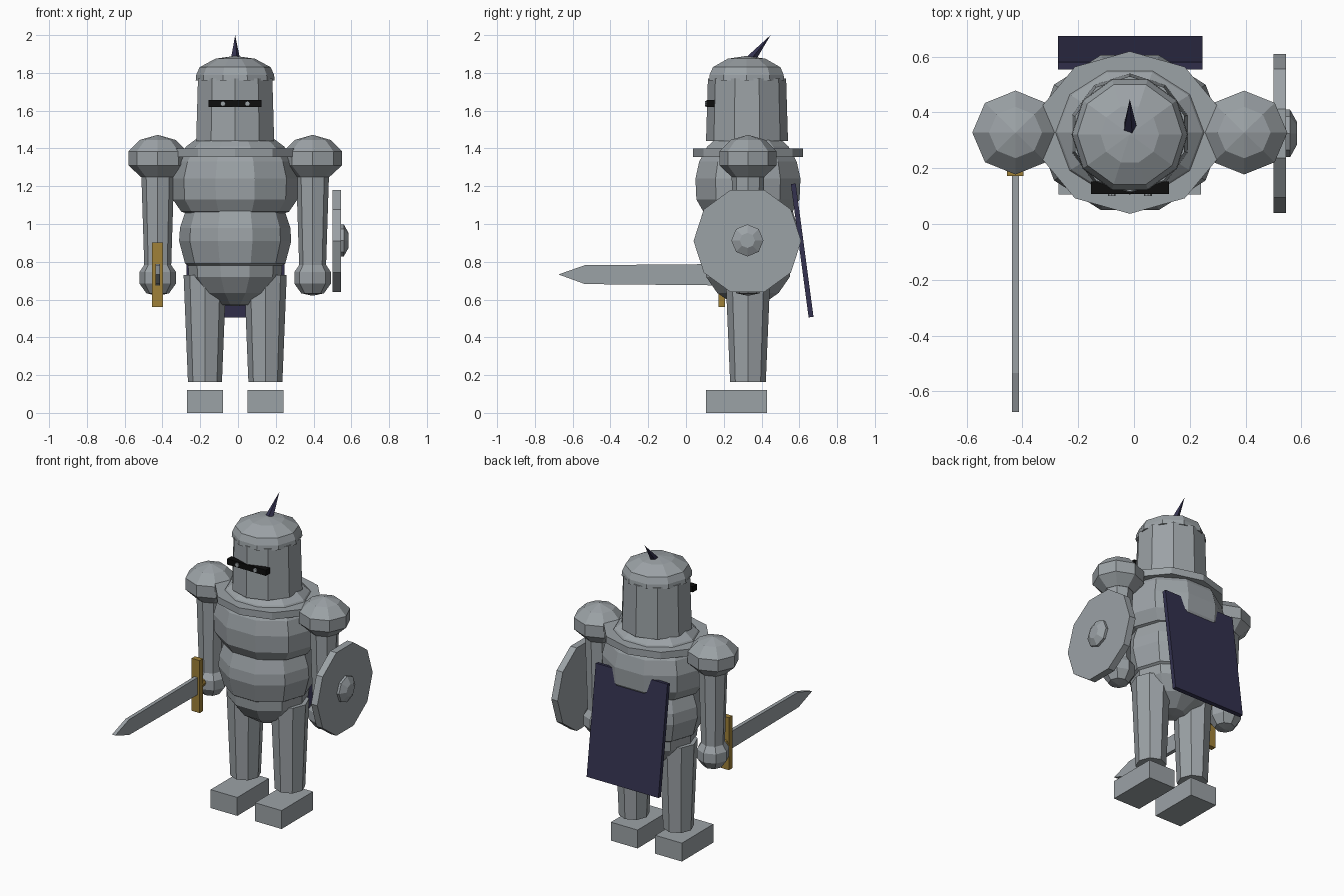
import bpy
import bmesh
from math import sin, cos, pi, radians
from mathutils import Vector, Matrix

cube = bpy.data.objects.get("Cube")
if cube:
    bpy.data.objects.remove(cube, do_unlink=True)

CX, CY = -0.015, 0.328  # body axis


def material(name, rgb):
    mat = bpy.data.materials.new(name)
    mat.use_nodes = True
    mat.diffuse_color = (*rgb, 1)
    bsdf = mat.node_tree.nodes["Principled BSDF"]
    bsdf.inputs["Base Color"].default_value = (*rgb, 1)
    bsdf.inputs["Roughness"].default_value = 0.7
    return mat


STEEL = material("steel grey", (0.33, 0.36, 0.38))
NAVY = material("navy cloth", (0.033, 0.031, 0.078))
GOLD = material("dull gold", (0.35, 0.22, 0.04))
BLACK = material("black", (0.004, 0.004, 0.004))


def finish(name, bm, mat):
    bmesh.ops.recalc_face_normals(bm, faces=bm.faces)
    mesh = bpy.data.meshes.new(name)
    bm.to_mesh(mesh)
    bm.free()
    mesh.materials.append(mat)
    obj = bpy.data.objects.new(name, mesh)
    bpy.context.collection.objects.link(obj)
    return obj


def lathe(name, profile, loc, sides=10, phase=0.0, depth=1.0, axis=(0, 0, 1), mat=STEEL):
    """Faceted solid of revolution from (radius, height) pairs."""
    bm = bmesh.new()
    turn = Vector((0, 0, 1)).rotation_difference(Vector(axis)).to_matrix()
    rings = []
    for r, h in profile:
        angles = [phase + 2 * pi * i / sides for i in range(sides)] if r else [0]
        rings.append([bm.verts.new(Vector(loc) + turn @ Vector((r * cos(a), r * depth * sin(a), h)))
                      for a in angles])
    for a, b in zip(rings, rings[1:]):
        for i in range(sides):
            j = (i + 1) % sides
            if len(a) == 1:
                bm.faces.new((a[0], b[j], b[i]))
            elif len(b) == 1:
                bm.faces.new((a[i], a[j], b[0]))
            else:
                bm.faces.new((a[i], a[j], b[j], b[i]))
    for ring in (rings[0], rings[-1]):
        if len(ring) > 2:
            bm.faces.new(ring)
    return finish(name, bm, mat)


def box(name, lo, hi, mat=STEEL, tilt=0.0):
    lo, hi = Vector(lo), Vector(hi)
    bm = bmesh.new()
    bmesh.ops.create_cube(bm, size=1, matrix=Matrix.Translation((lo + hi) / 2)
                          @ Matrix.Rotation(tilt, 4, 'X') @ Matrix.Diagonal((*(hi - lo), 1)))
    return finish(name, bm, mat)


FRONT = pi / 2  # turns a corner towards the front

# Torso
lathe("pelvis", [(0, 0.565), (0.08, 0.572), (0.18, 0.635), (0.245, 0.72), (0.25, 0.79), (0.2, 0.86)],
      (CX, CY, 0), depth=0.95)
lathe("belly", [(0.18, 0.74), (0.265, 0.79), (0.297, 0.91), (0.292, 0.98), (0.262, 1.07), (0.18, 1.11)],
      (CX, CY, 0), depth=0.95)
lathe("chest", [(0.18, 1.03), (0.285, 1.065), (0.33, 1.13), (0.336, 1.24), (0.312, 1.33),
                (0.26, 1.41), (0.2, 1.455)], (CX, CY, 0), depth=0.87)
lathe("collar", [(0.335, 1.355), (0.335, 1.4)], (CX, CY, 0), phase=FRONT, depth=0.87)

# Helmet
lathe("helmet", [(0.217, 1.44), (0.207, 1.77)], (CX, CY - 0.005, 0), phase=FRONT)
lathe("helmet_dome", [(0.209, 1.76), (0.206, 1.79), (0.188, 1.83), (0.105, 1.875), (0, 1.89)],
      (CX, CY - 0.007, 0))
lathe("helmet_spike", [(0.03, 0), (0, 0.19)], (CX, CY, 1.853), sides=5, axis=(0, 0.12, 0.147), mat=NAVY)
box("visor_slit", (-0.155, 0.108, 1.619), (0.125, 0.152, 1.656), BLACK)
for side, label in ((-1, "right"), (1, "left")):
    lathe(label + "_eye", [(0.014, 0), (0.014, 0.008)], (CX + side * 0.065, 0.108, 1.637),
          sides=8, axis=(0, -1, 0))

# Arms and legs
for side, label in ((-1, "right"), (1, "left")):
    arm_x, leg_x = CX + side * 0.41, CX + side * 0.16
    lathe(label + "_shoulder", [(0, 1.235), (0.09, 1.25), (0.155, 1.31), (0.155, 1.385),
                                (0.095, 1.445), (0, 1.472)], (arm_x, CY, 0), sides=8, depth=0.97)
    lathe(label + "_arm", [(0.07, 0.74), (0.088, 1.3)], (arm_x, CY, 0), sides=8)
    lathe(label + "_hand", [(0, 0.62), (0.06, 0.633), (0.097, 0.685), (0.097, 0.745),
                            (0.06, 0.8), (0, 0.815)], (arm_x, CY, 0), sides=8)
    lathe(label + "_leg", [(0.09, 0.163), (0.113, 0.73)], (leg_x, CY, 0), sides=8, depth=1.05)
    box(label + "_foot", (leg_x - 0.096, 0.105, 0), (leg_x + 0.096, 0.43, 0.12))

# Cape
box("cape", (-0.273, 0.602, 0.504), (0.245, 0.628, 1.216), NAVY, tilt=radians(7.6))

# Shield
lathe("shield", [(0.285, 0), (0.285, 0.045)], (0.5, 0.325, 0.91), sides=10, phase=FRONT, axis=(1, 0, 0))
lathe("shield_boss", [(0.085, 0), (0.085, 0.02), (0.04, 0.045)], (0.54, 0.325, 0.913),
      sides=8, axis=(1, 0, 0))

# Sword
box("sword_guard", (-0.455, 0.172, 0.56), (-0.397, 0.207, 0.902), GOLD)
lathe("sword_grip", [(0.025, 0), (0.025, 0.1)], (-0.425, 0.19, 0.73), sides=8, axis=(0, 1, 0), mat=GOLD)
bm = bmesh.new()
outline = [(0.19, 0.675), (-0.535, 0.682), (-0.675, 0.733), (-0.535, 0.782), (0.19, 0.788)]
blade = bm.faces.new([bm.verts.new((-0.437, y, z)) for y, z in outline])
thick = bmesh.ops.extrude_face_region(bm, geom=[blade])["geom"]
bmesh.ops.translate(bm, vec=(0.024, 0, 0), verts=[v for v in thick if isinstance(v, bmesh.types.BMVert)])
finish("sword_blade", bm, STEEL)
